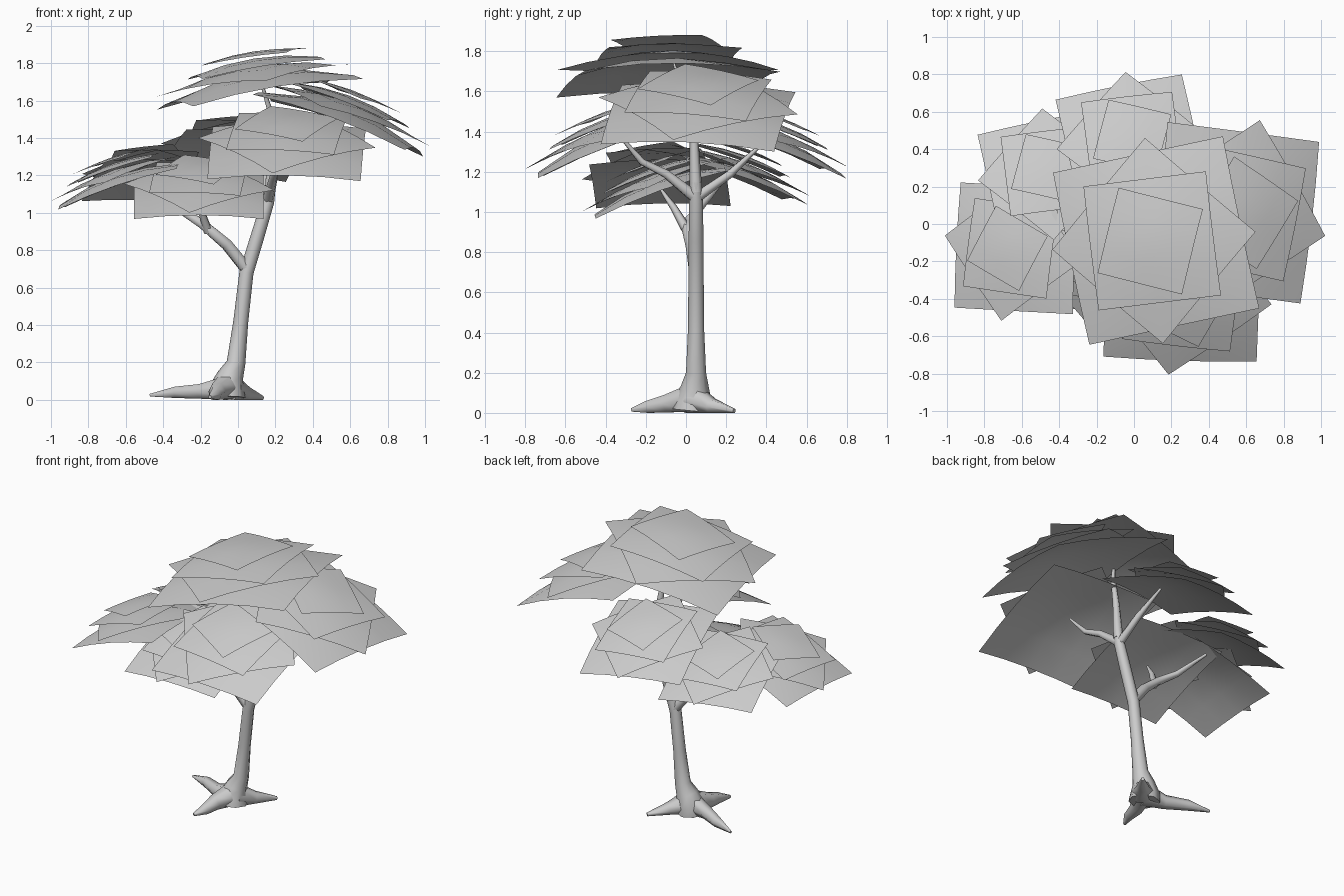
import bpy, bmesh, math
from mathutils import Vector, Matrix

if "Cube" in bpy.data.objects:
    bpy.data.objects.remove(bpy.data.objects["Cube"])


def finish(name, bm, angle):
    me = bpy.data.meshes.new(name)
    bm.to_mesh(me)
    bm.free()
    ob = bpy.data.objects.new(name, me)
    bpy.context.collection.objects.link(ob)
    bpy.ops.object.select_all(action='DESELECT')
    ob.select_set(True)
    bpy.context.view_layer.objects.active = ob
    bpy.ops.object.shade_smooth_by_angle(angle=math.radians(angle))
    return ob


def tube(name, pts, sides=6):
    """Tapered tube through (x, y, z, radius) points."""
    bm = bmesh.new()
    ps = [Vector(p[:3]) for p in pts]
    rings = []
    for i, p in enumerate(ps):
        d = (ps[min(i + 1, len(ps) - 1)] - ps[max(i - 1, 0)]).normalized()
        ref = Vector((1, 0, 0)) if abs(d.z) > 0.8 else Vector((0, 0, 1))
        u = d.cross(ref).normalized()
        v = d.cross(u)
        ring = []
        for k in range(sides):
            a = 2 * math.pi * k / sides
            co = p + pts[i][3] * (u * math.cos(a) + v * math.sin(a))
            co.z = max(co.z, 0.0)
            ring.append(bm.verts.new(co))
        rings.append(ring)
    for a, b in zip(rings, rings[1:]):
        for k in range(sides):
            j = (k + 1) % sides
            bm.faces.new((a[k], a[j], b[j], b[k]))
    bm.faces.new(rings[0])
    bm.faces.new(rings[-1])
    bmesh.ops.recalc_face_normals(bm, faces=bm.faces)
    return finish(name, bm, 65)


def canopy(name, centre, size, lean, tilt, spin, gap=0.033):
    """Stack of domed square leaf sheets leaning towards a compass angle."""
    bm = bmesh.new()
    a = math.radians(lean)
    axis = Vector((-math.sin(a), math.cos(a), 0))
    place = Matrix.Translation(centre) @ Matrix.Rotation(math.radians(tilt), 4, axis)
    for i, (scale, turn) in enumerate(((1, 0), (.83, 38), (.71, -5), (.5, -26))):
        h = size * scale / 2
        grid = bmesh.ops.create_grid(bm, x_segments=4, y_segments=4, size=h)
        for v in grid['verts']:
            x, y = v.co.xy
            # corners lift a little so the sheet edges look wavy
            v.co.z = i * gap - 0.37 / size ** 0.5 * (x * x + y * y - .6 * (x * y / h) ** 2)
        m = place @ Matrix.Rotation(math.radians(spin + turn), 4, 'Z')
        bmesh.ops.transform(bm, matrix=m, verts=grid['verts'])
    return finish(name, bm, 60)


# Trunk
tube("trunk", [(-.06, .03, .01, .1), (-.06, .035, .06, .095), (-.04, .045, .13, .07),
               (-.01, .05, .2, .05), (.015, .05, .42, .04), (.045, .05, .68, .038),
               (.1, .05, .86, .037), (.16, .05, 1.06, .034), (.175, .05, 1.15, .028)], 8)

# Roots
tube("root_left", [(-.06, .03, .06, .075), (-.2, .06, .045, .045),
                   (-.33, .13, .04, .035), (-.47, .18, .025, .008)])
tube("root_front", [(-.06, .02, .07, .075), (-.11, -.1, .045, .05),
                    (-.12, -.19, .03, .035), (-.15, -.27, .015, .01)])
tube("root_back", [(-.04, .04, .06, .08), (.04, .13, .03, .045), (.13, .24, .01, .012)])

# Branches
branches = {
    "branch_left": [(.045, .05, .7, .035), (-.06, .03, .83, .033),
                    (-.19, .0, .94, .028), (-.3, .06, 1.01, .02), (-.44, .18, 1.15, .009)],
    "branch_front_left": [(-.16, .01, .9, .026), (-.2, -.06, 1.02, .018), (-.22, -.13, 1.12, .007)],
    "branch_top": [(.17, .05, 1.1, .032), (.18, .04, 1.35, .022),
                   (.17, .0, 1.55, .016), (.11, -.06, 1.74, .006)],
    "branch_front": [(.16, .05, 1.07, .032), (.19, -.1, 1.19, .023),
                     (.21, -.22, 1.25, .018), (.25, -.33, 1.38, .007)],
    "branch_back": [(.16, .05, 1.07, .03), (.15, .22, 1.19, .022), (.1, .38, 1.34, .008)],
}
for name, pts in branches.items():
    tube(name, pts)

# Foliage clusters: centre, size, lean direction, tilt, spin
canopy("foliage_top", (.10, -.09, 1.75), .94, 185, 9, 12, .038)
canopy("foliage_right", (.57, .06, 1.565), .87, 0, 20, -7)
canopy("foliage_front_right", (.26, -.37, 1.405), .82, 270, 20, -2)
canopy("foliage_front_left", (-.21, -.15, 1.155), .69, 270, 20, 0)
canopy("foliage_left", (-.65, -.13, 1.20), .67, 180, 19, -3)
canopy("foliage_back_left", (-.46, .27, 1.22), .64, 95, 20, 12)
canopy("foliage_back", (-.01, .44, 1.375), .69, 90, 20, 12)
